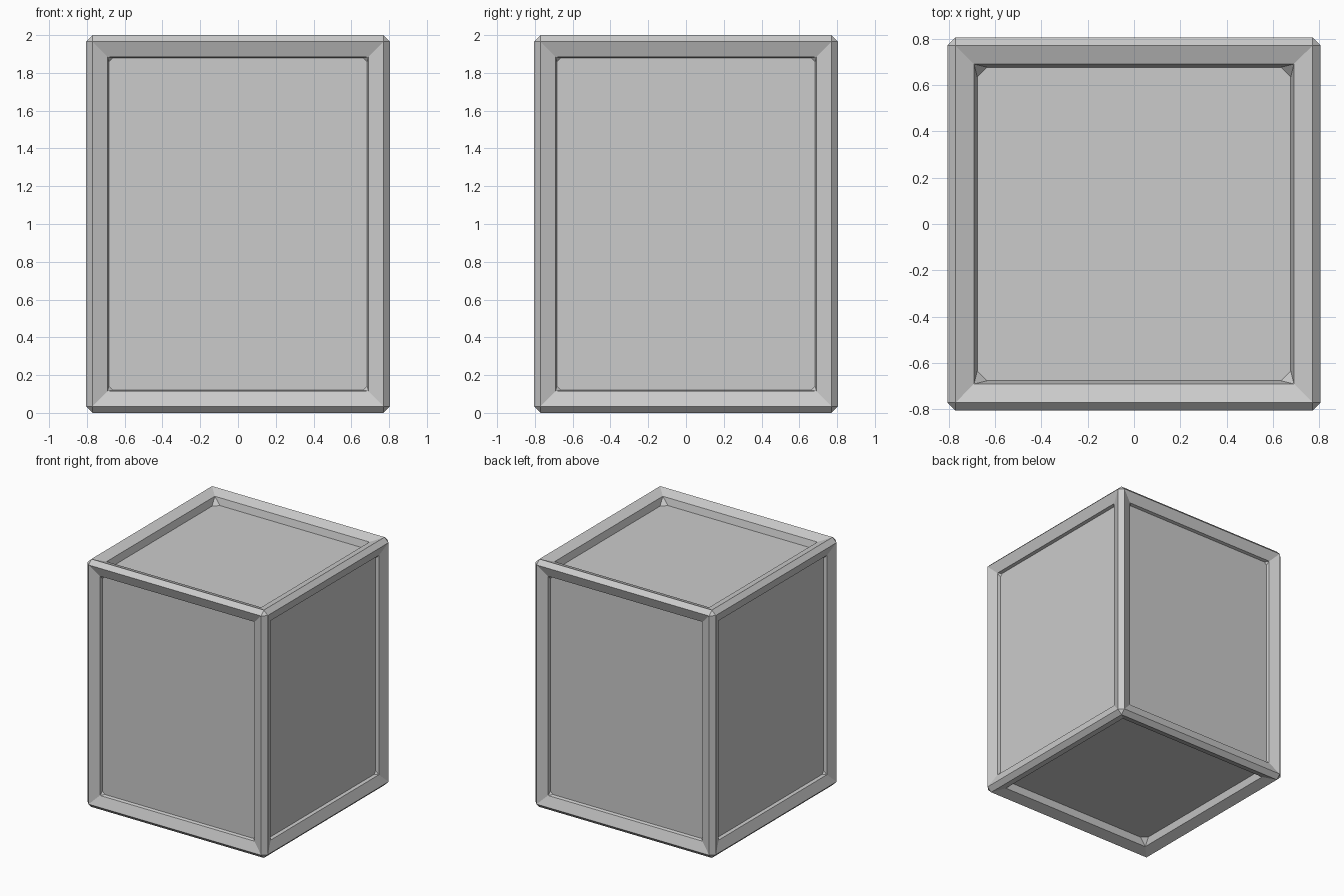
import bpy, bmesh
from mathutils import Vector, Matrix

if "Cube" in bpy.data.objects:
    bpy.data.objects.remove(bpy.data.objects["Cube"])

W, H = 1.61, 2.0               # footprint and height
CHAMFER, RIM, SLOPE = 0.035, 0.08, 0.03


def finish(bm, name):
    me = bpy.data.meshes.new(name)
    bm.to_mesh(me)
    bm.free()
    ob = bpy.data.objects.new(name, me)
    bpy.context.collection.objects.link(ob)
    return ob


def box(sx, sy, sz):
    bm = bmesh.new()
    bmesh.ops.create_cube(bm, size=1.0, matrix=Matrix.Translation((0, 0, H / 2))
                          @ Matrix.Diagonal((sx, sy, sz, 1)))
    return bm


# recess values: (depth below rim, wall draft, corner gusset size)
SIDE = (0.025, 0.006, 0.027)
CAP = (0.055, 0.014, 0.056)

# Outer frame: chamfered box with a sloping rim around every face
bm = box(W, W, H)
bmesh.ops.bevel(bm, geom=bm.edges[:], offset=CHAMFER, offset_type='OFFSET',
                segments=1, profile=0.5, affect='EDGES')
bm.normal_update()
big = [f for f in bm.faces if f.calc_area() > 1]
bmesh.ops.inset_individual(bm, faces=big, thickness=RIM, depth=-SLOPE, use_even_offset=True)
bm.normal_update()

# Recess walls and corner gussets inside each rim
for f in big:
    n = f.normal.copy()
    depth, draft, gusset = CAP if abs(n.z) > 0.5 else SIDE
    rim = f.verts[:]
    pairs = []
    for i, v in enumerate(rim):
        to_prev = (rim[i - 1].co - v.co).normalized()
        to_next = (rim[(i + 1) % 4].co - v.co).normalized()
        base = v.co - n * depth + draft * (to_prev + to_next)
        g = gusset - draft
        pairs.append((bm.verts.new(base + to_prev * g), bm.verts.new(base + to_next * g)))
    bmesh.ops.delete(bm, geom=[f], context='FACES_ONLY')
    for i in range(4):
        j = (i + 1) % 4
        bm.faces.new((rim[i], pairs[i][0], pairs[i][1])).normal_flip()
        bm.faces.new((rim[i], rim[j], pairs[j][0], pairs[i][1]))
bmesh.ops.recalc_face_normals(bm, faces=bm.faces[:])
finish(bm, "crate_frame")

# Inner box whose faces show as the recessed panels
side = W - 2 * (SLOPE + SIDE[0])
finish(box(side, side, H - 2 * (SLOPE + CAP[0])), "inner_panels")
